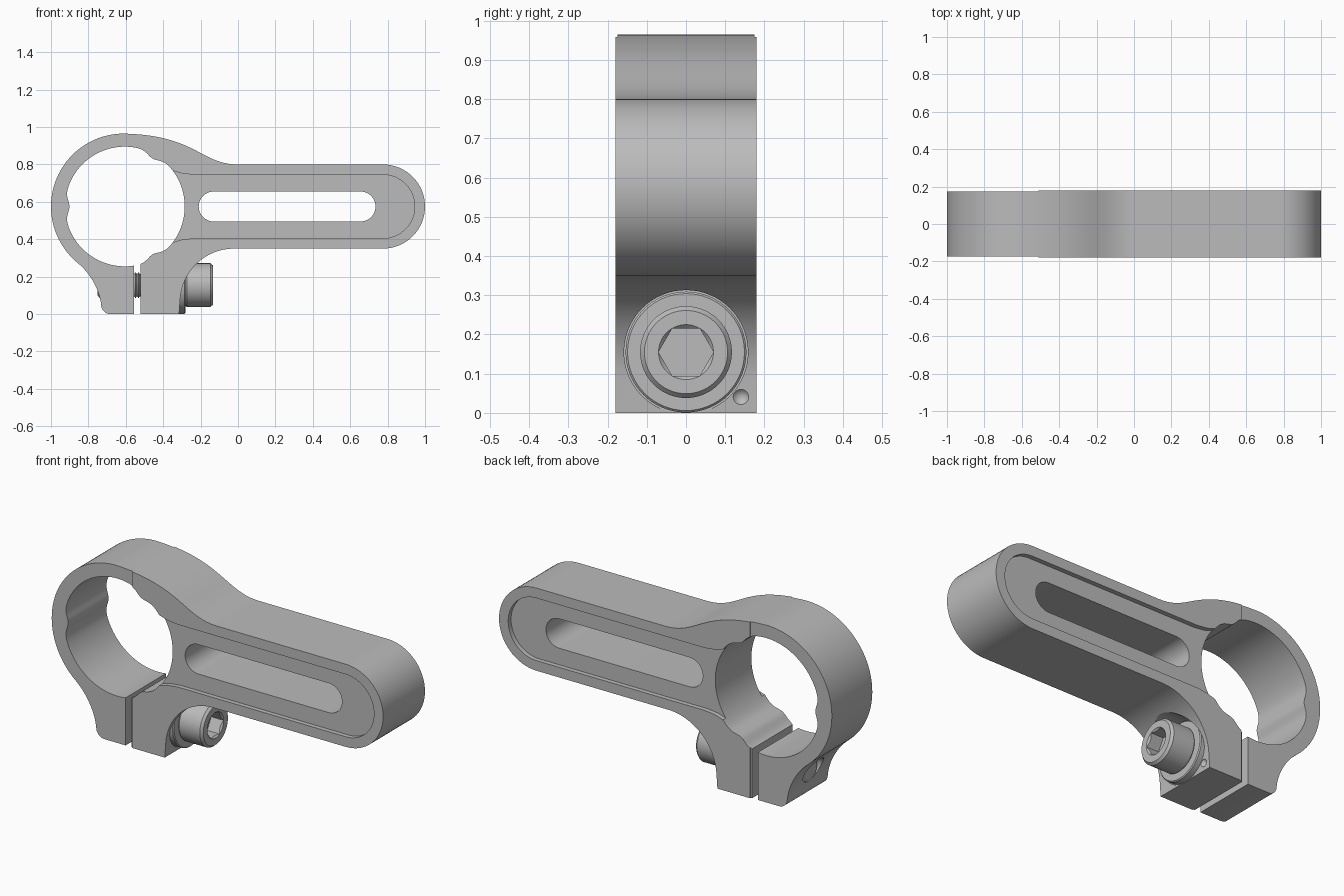
import bpy, bmesh
from math import sin, cos, pi, radians, exp
from mathutils import Matrix, Vector

if "Cube" in bpy.data.objects:
    bpy.data.objects.remove(bpy.data.objects["Cube"], do_unlink=True)

grey = bpy.data.materials.new("machined grey")
grey.use_nodes = True
grey.diffuse_color = (0.5, 0.5, 0.5, 1)
grey.node_tree.nodes["Principled BSDF"].inputs["Base Color"].default_value = (0.5, 0.5, 0.5, 1)

HALF = 0.18                 # half width of the clamp
RING = (-0.61, 0.575)       # ring centre in x, z
BOLT_Z = 0.155


def make(name, bm):
    bmesh.ops.recalc_face_normals(bm, faces=bm.faces)
    mesh = bpy.data.meshes.new(name)
    bm.to_mesh(mesh)
    bm.free()
    mesh.materials.append(grey)
    ob = bpy.data.objects.new(name, mesh)
    bpy.context.collection.objects.link(ob)
    return ob


def prism(name, pts, y0, y1):
    """Extrude an x, z outline along y."""
    bm = bmesh.new()
    face = bm.faces.new([bm.verts.new((x, y0, z)) for x, z in pts])
    out = bmesh.ops.extrude_face_region(bm, geom=[face])
    moved = [g for g in out["geom"] if isinstance(g, bmesh.types.BMVert)]
    bmesh.ops.translate(bm, vec=(0, y1 - y0, 0), verts=moved)
    return make(name, bm)


def lathe(name, profile, steps=64, y=0, z=BOLT_Z):
    """Turn an x, radius profile, closed on the axis, about the x direction."""
    bm = bmesh.new()
    verts = [bm.verts.new((x, r, 0)) for x, r in profile]
    edges = [bm.edges.new(p) for p in zip(verts, verts[1:])]
    bmesh.ops.spin(bm, geom=verts + edges, cent=(0, 0, 0), axis=(1, 0, 0),
                   angle=2 * pi, steps=steps)
    bmesh.ops.remove_doubles(bm, verts=bm.verts, dist=1e-5)
    bmesh.ops.translate(bm, vec=(0, y, z), verts=bm.verts)
    return make(name, bm)


def rod(name, x0, x1, r, steps=64):
    return lathe(name, [(x0, 0), (x0, r), (x1, r), (x1, 0)], steps)


def box(name, x0, x1, y0, y1, z0, z1):
    return prism(name, [(x0, z0), (x1, z0), (x1, z1), (x0, z1)], y0, y1)


def cut(target, cutter):
    cutter.hide_render = True
    mod = target.modifiers.new("cut", "BOOLEAN")
    mod.operation, mod.solver, mod.object = "DIFFERENCE", "EXACT", cutter
    bpy.context.view_layer.objects.active = target
    bpy.ops.object.modifier_apply(modifier=mod.name)
    bpy.data.objects.remove(cutter, do_unlink=True)


def smooth(ob):
    bpy.ops.object.select_all(action="DESELECT")
    ob.select_set(True)
    bpy.context.view_layer.objects.active = ob
    bpy.ops.object.shade_smooth_by_angle(angle=radians(25))


def arc(cx, cz, r, a0, a1, n=24):
    angles = [radians(a0 + (a1 - a0) * i / n) for i in range(n + 1)]
    return [(cx + r * cos(a), cz + r * sin(a)) for a in angles]


def bezier(p0, p1, p2, p3, n=16):
    pts = []
    for i in range(1, n):
        t = i / n
        s = 1 - t
        w = (s ** 3, 3 * s * s * t, 3 * s * t * t, t ** 3)
        pts.append(tuple(sum(k * p[a] for k, p in zip(w, (p0, p1, p2, p3))) for a in (0, 1)))
    return pts


# Outer outline: arm end, shoulder, ring, left lug, right lug
ring_arc = arc(*RING, 0.39, 90, 230, 48)
outline = arc(0.775, 0.575, 0.225, -90, 90, 32) + [(0, 0.8)]
outline += bezier((0, 0.8), (-0.2, 0.8), (-0.22, 0.955), ring_arc[0], 24)
outline += ring_arc
outline += bezier(ring_arc[-1], (-0.79, 0.22), (-0.74, 0.13), (-0.732, 0.05))
outline += arc(-0.682, 0.05, 0.05, 180, 270, 8)
outline += [(-0.315, 0)]
outline += arc(-0.02, 0.06, 0.29, 176, 90, 24)
body = prism("clamp_body", outline, -HALF, HALF)

# Bore with three inward gripping bumps
bore = []
for i in range(144):
    a = i * 2.5
    off = min(abs((a - c + 180) % 360 - 180) for c in (60, 180, 300))
    r = 0.32 - 0.024 * exp(-(off / 9) ** 2)
    bore.append((RING[0] + 0.005 + r * cos(radians(a)), RING[1] + r * sin(radians(a))))
cut(body, prism("bore_cutter", bore, -0.5, 0.5))

# Long slot through the arm
slot = arc(0.655, 0.575, 0.08, -90, 90) + arc(-0.13, 0.575, 0.08, 90, 270)
cut(body, prism("slot_cutter", slot, -0.5, 0.5))

# Shallow panels on both faces, flaring open into the bore
upper = [(-0.24, 0.745), (-0.3, 0.752), (-0.36, 0.77), (-0.42, 0.79)]
lower = [(x, 1.15 - z) for x, z in reversed(upper)]
panel = arc(0.775, 0.575, 0.17, -90, 90, 32) + upper + lower
for side in (-1, 1):
    y0, y1 = sorted((side * (HALF - 0.025), side * 0.4))
    cut(body, prism("panel_cutter", panel, y0, y1))
    # The ring is slightly narrower than the arm
    y0, y1 = sorted((side * (HALF - 0.006), side * 0.4))
    cut(body, box("ring_face_cutter", -1.2, -0.51, y0, y1, -0.2, 1.2))

# Clamp split, bolt hole, bolt seat and dimple
cut(body, box("split_cutter", -0.555, -0.52, -0.5, 0.5, -0.2, 0.4))
cut(body, rod("hole_cutter", -0.9, -0.25, 0.072))
cut(body, rod("seat_cutter", -0.318, -0.03, 0.158))
cut(body, lathe("dimple_cutter", [(-0.335, 0), (-0.312, 0.02), (-0.29, 0.02), (-0.29, 0)],
                24, y=0.14, z=0.04))
smooth(body)

# Washer under the bolt head
smooth(lathe("washer", [(-0.322, 0), (-0.322, 0.154), (-0.286, 0.154),
                        (-0.281, 0.149), (-0.281, 0)]))

# Socket bolt head
head = lathe("bolt_head", [(-0.283, 0), (-0.283, 0.107), (-0.273, 0.117), (-0.148, 0.117),
                           (-0.135, 0.106), (-0.135, 0)])
cut(head, lathe("socket_rim_cutter", [(-0.145, 0), (-0.145, 0.06), (-0.134, 0.071),
                                      (-0.1, 0.071), (-0.1, 0)]))
cut(head, rod("socket_cutter", -0.21, -0.1, 0.07, 6))
smooth(head)

# Threaded shank
thread = [(-0.75, 0), (-0.75, 0.055)]
x = -0.74
while x < -0.33:
    thread += [(x, 0.07), (x + 0.008, 0.058)]
    x += 0.016
thread += [(-0.3, 0.065), (-0.3, 0)]
smooth(lathe("bolt_shank", thread, 40))
